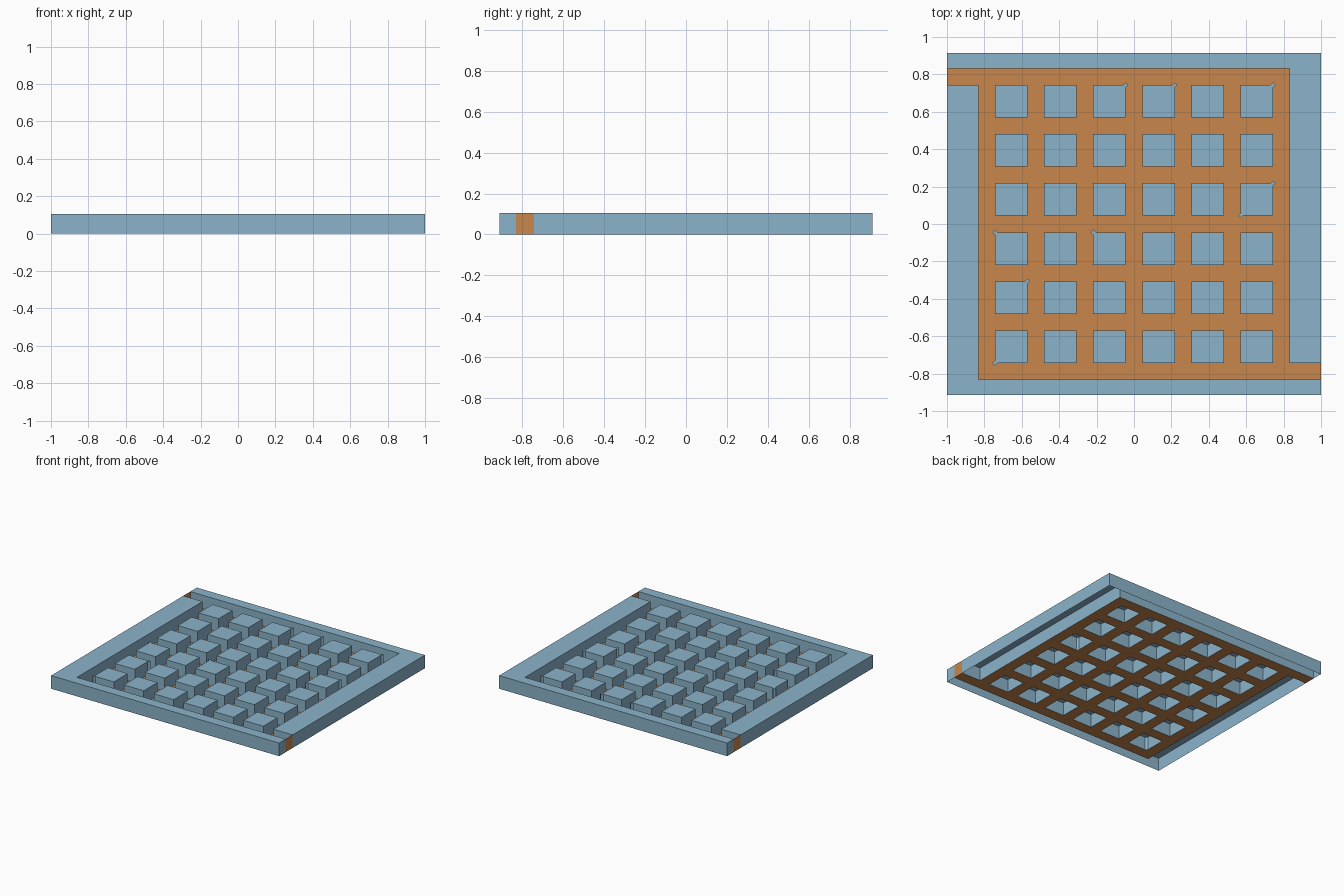
import bpy, bmesh

if "Cube" in bpy.data.objects:
    bpy.data.objects.remove(bpy.data.objects["Cube"])

H = 0.104                      # height of the maze
N, PITCH, SIZE = 6, 0.2624, 0.174
IN, OUT = 0.743, 0.831         # block field limit, outer corridor limit
EDGE_X, EDGE_Y = 1.0, 0.913


def material(name, rgb):
    m = bpy.data.materials.new(name)
    m.diffuse_color = (*rgb, 1)
    m.use_nodes = True
    m.node_tree.nodes["Principled BSDF"].inputs["Base Color"].default_value = m.diffuse_color
    return m


BLUE = material("wall_blue", (0.26, 0.45, 0.59))
ORANGE = material("path_orange", (0.58, 0.24, 0.07))


def finish(name, bm, mat):
    me = bpy.data.meshes.new(name)
    bm.to_mesh(me)
    bm.free()
    me.materials.append(mat)
    ob = bpy.data.objects.new(name, me)
    bpy.context.collection.objects.link(ob)
    return ob


def add_shell(bm, outline):
    """Upright prism with a top and sides but an open underside (outline anticlockwise)."""
    low = [bm.verts.new((x, y, 0)) for x, y in outline]
    high = [bm.verts.new((x, y, H)) for x, y in outline]
    bm.faces.new(high)
    for i in range(len(low)):
        j = (i + 1) % len(low)
        bm.faces.new((low[i], low[j], high[j], high[i]))


# Two L-shaped border walls, one the half-turn of the other
L = [(-EDGE_X, EDGE_Y), (-EDGE_X, OUT), (OUT, OUT), (OUT, -IN),
     (EDGE_X, -IN), (EDGE_X, EDGE_Y)]
for name, s in (("border_back_right", 1), ("border_front_left", -1)):
    bm = bmesh.new()
    add_shell(bm, [(s * x, s * y) for x, y in L])
    finish(name, bm, BLUE)

# Grid of hollow blocks
starts = [-IN + i * PITCH for i in range(N)]
bm = bmesh.new()
for x in starts:
    for y in starts:
        add_shell(bm, [(x, y), (x + SIZE, y), (x + SIZE, y + SIZE), (x, y + SIZE)])
finish("maze_blocks", bm, BLUE)

# Tiny diamond posts on some block corners
bm = bmesh.new()
R = 0.014
for x, y in ((-0.044, 0.743), (0.218, 0.743), (0.743, 0.743), (0.743, 0.218),
             (0.569, 0.044), (-0.743, -0.044), (-0.218, -0.044),
             (-0.569, -0.306), (-0.743, -0.743)):
    add_shell(bm, [(x + R, y), (x, y + R), (x - R, y), (x, y - R)])
finish("corner_posts", bm, BLUE)

# Lattice floor of the corridors, with the two entrances and their end panels
cuts = [-OUT] + [v for s in starts for v in (s, s + SIZE)] + [OUT]
bm = bmesh.new()


def quad(pts):
    bm.faces.new([bm.verts.new(p) for p in pts])


def floor(x0, x1, y0, y1):
    quad([(x0, y0, 0), (x1, y0, 0), (x1, y1, 0), (x0, y1, 0)])


for i in range(len(cuts) - 1):
    for j in range(len(cuts) - 1):
        if not (i % 2 and j % 2):
            floor(cuts[i], cuts[i + 1], cuts[j], cuts[j + 1])
floor(OUT, EDGE_X, -OUT, -IN)
floor(-EDGE_X, -OUT, IN, OUT)
for s in (1, -1):
    quad([(s * EDGE_X, -s * OUT, 0), (s * EDGE_X, -s * IN, 0),
          (s * EDGE_X, -s * IN, H), (s * EDGE_X, -s * OUT, H)])
bmesh.ops.remove_doubles(bm, verts=bm.verts, dist=1e-4)
finish("path_floor", bm, ORANGE)
